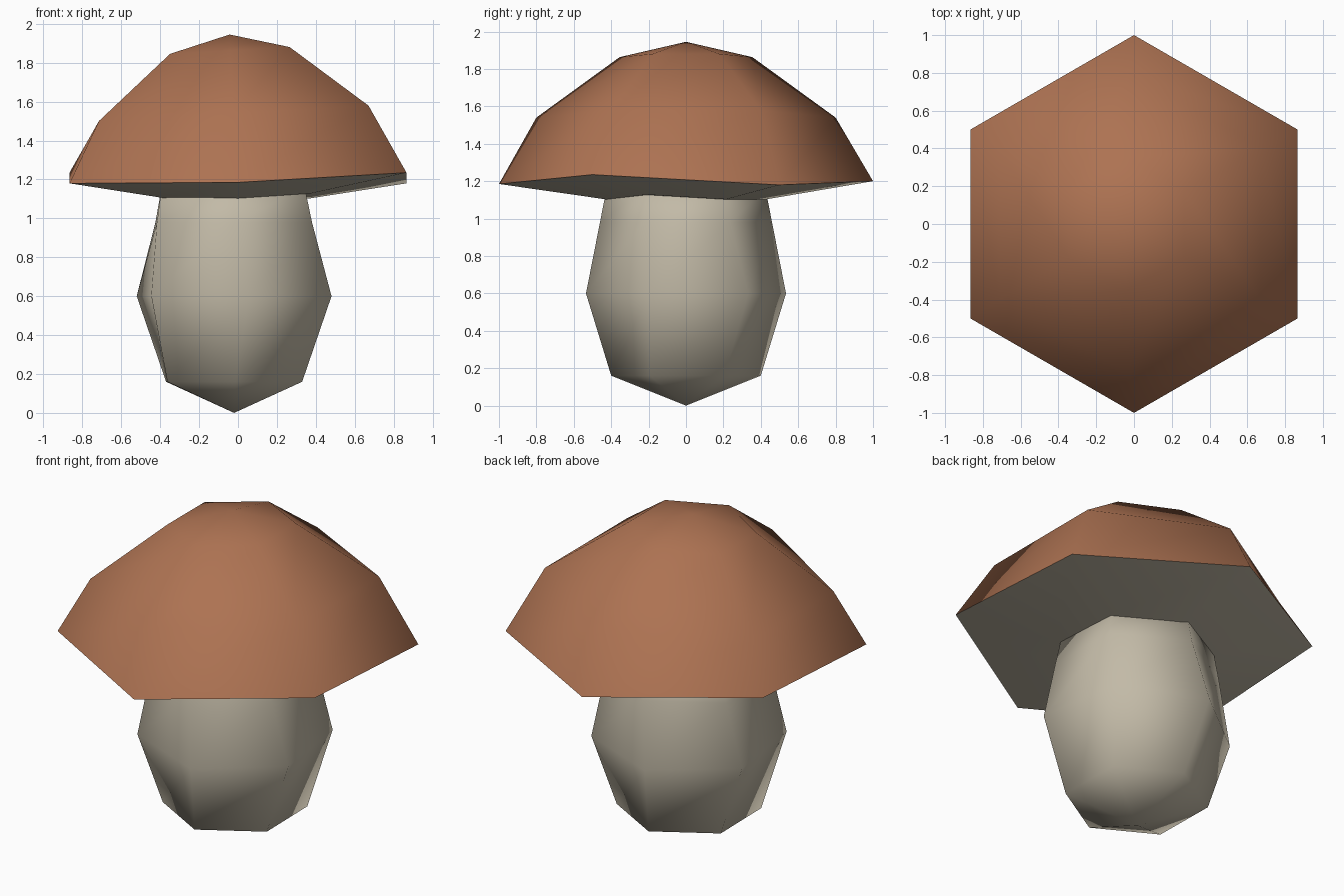
import bpy
import bmesh
from math import sin, cos, radians

old = bpy.data.objects.get("Cube")
if old:
    bpy.data.objects.remove(old, do_unlink=True)

SIDES = 6
LEAN = 0.057  # the whole mushroom tips slightly towards its right


def make_material(name, rgb):
    mat = bpy.data.materials.new(name)
    mat.use_nodes = True
    mat.diffuse_color = (*rgb, 1)
    shader = mat.node_tree.nodes["Principled BSDF"]
    shader.inputs["Base Color"].default_value = (*rgb, 1)
    shader.inputs["Roughness"].default_value = 0.9
    return mat


def ring(radius, z, shift=0.0, twist=0.0, lean=0.0, lifts=(0,) * SIDES):
    """Hexagon of points, starting at the front corner and turning to +x."""
    points = []
    for i in range(SIDES):
        a = radians(-90 + 60 * i + twist)
        x = radius * cos(a)
        points.append((x + shift, radius * sin(a), z + lean * x + lifts[i]))
    return points


def lathe(name, rings, mat, start=None, end=None):
    """Join rings with quads and close the ends with fans to a point."""
    bm = bmesh.new()
    loops = [[bm.verts.new(p) for p in r] for r in rings]
    for low, high in zip(loops, loops[1:]):
        for i in range(SIDES):
            j = (i + 1) % SIDES
            bm.faces.new((low[i], low[j], high[j], high[i]))
    if start:
        tip = bm.verts.new(start)
        for i in range(SIDES):
            bm.faces.new((loops[0][(i + 1) % SIDES], loops[0][i], tip))
    if end:
        tip = bm.verts.new(end)
        for i in range(SIDES):
            bm.faces.new((loops[-1][i], loops[-1][(i + 1) % SIDES], tip))
    for face in bm.faces:
        face.smooth = True
    mesh = bpy.data.meshes.new(name)
    bm.to_mesh(mesh)
    bm.free()
    mesh.materials.append(mat)
    obj = bpy.data.objects.new(name, mesh)
    bpy.context.collection.objects.link(obj)
    return obj


brown = make_material("cap_brown", (0.42, 0.17, 0.085))
cream = make_material("stem_cream", (0.54, 0.49, 0.385))

# Cap dome: uneven rim, two leaning rings and a blunt tip
rim = ring(1.0, 1.18, lifts=(0.005, 0.055, 0, 0.02, 0.055, 0))
lathe("cap", [
    rim,
    ring(0.8, 1.54, shift=-0.022, lean=LEAN),
    ring(0.355, 1.863, shift=-0.042, lean=LEAN),
], brown, end=(-0.043, 0, 1.945))

# Underside of the cap, dipping towards the stem
lathe("cap_underside", [
    ring(0.43, 1.103, lifts=(0, 0.025, 0, 0, 0.02, 0)),
    rim,
], cream, start=(0, 0, 1.103))

# Stem: pointed foot, twisted bulge, narrow neck tucked into the cap
lathe("stem", [
    ring(0.4, 0.16, shift=-0.02, twist=1),
    ring(0.54, 0.6, shift=-0.02, twist=8),
    ring(0.46, 0.98, shift=-0.022, twist=1),
    ring(0.425, 1.16, shift=-0.025),
], cream, start=(-0.02, 0, 0), end=(-0.025, 0, 1.17))
